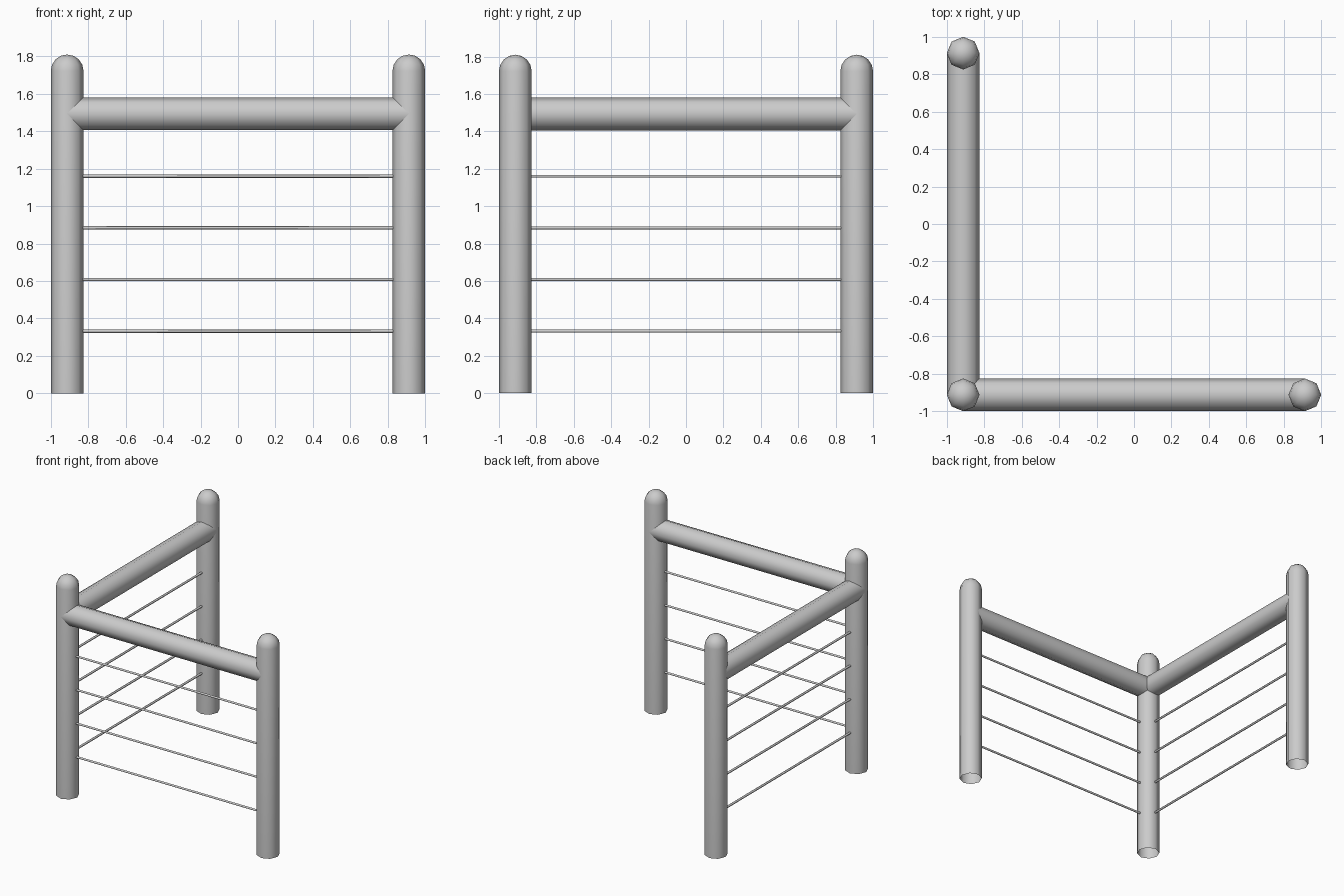
import bpy, bmesh, math
from mathutils import Vector

if "Cube" in bpy.data.objects:
    bpy.data.objects.remove(bpy.data.objects["Cube"])

R = 0.0875          # post and rail radius
C = 0.9125          # post centre offset
WIRE_R = 0.009


def lathe(name, profile, sides, start, axis):
    """Sweep (radius, height) rings along an axis; radius 0 closes to a point."""
    rot = Vector((0, 0, 1)).rotation_difference(Vector(axis))
    bm = bmesh.new()
    rings = []
    for r, h in profile:
        n = sides if r > 0 else 1
        ring = []
        for i in range(n):
            a = 2 * math.pi * i / sides
            p = rot @ Vector((r * math.cos(a), r * math.sin(a), h))
            ring.append(bm.verts.new(p))
        rings.append(ring)
    for lo, hi in zip(rings, rings[1:]):
        for i in range(sides):
            j = (i + 1) % sides
            if len(hi) == 1:
                bm.faces.new((lo[i], lo[j], hi[0]))
            else:
                bm.faces.new((lo[i], lo[j], hi[j], hi[i]))
    mesh = bpy.data.meshes.new(name)
    bm.to_mesh(mesh)
    bm.free()
    obj = bpy.data.objects.new(name, mesh)
    obj.location = start
    bpy.context.collection.objects.link(obj)
    for poly in mesh.polygons:
        poly.use_smooth = True
    return obj


# Round-topped posts, open underneath
shoulder = 1.722
post = [(R, 0), (R, shoulder)]
for k in range(1, 4):
    a = math.radians(22.5 * k)
    post.append((R * math.cos(a), shoulder + R * math.sin(a)))
post.append((0, shoulder + R))
for name, x, y in (("corner_post", -C, -C), ("right_post", C, -C), ("back_post", -C, C)):
    lathe(name, post, 8, (x, y, 0), (0, 0, 1))

# Thick top rail and four wires on each of the two sides
for side, axis in (("front", (1, 0, 0)), ("left", (0, 1, 0))):
    lathe(side + "_rail", [(R, 0), (R, 2 * C)], 8, (-C, -C, 1.493), axis)
    for i in range(4):
        z = 0.332 + i * 0.276
        lathe(f"{side}_wire_{i + 1}", [(WIRE_R, 0), (WIRE_R, 2 * C)], 6, (-C, -C, z), axis)
